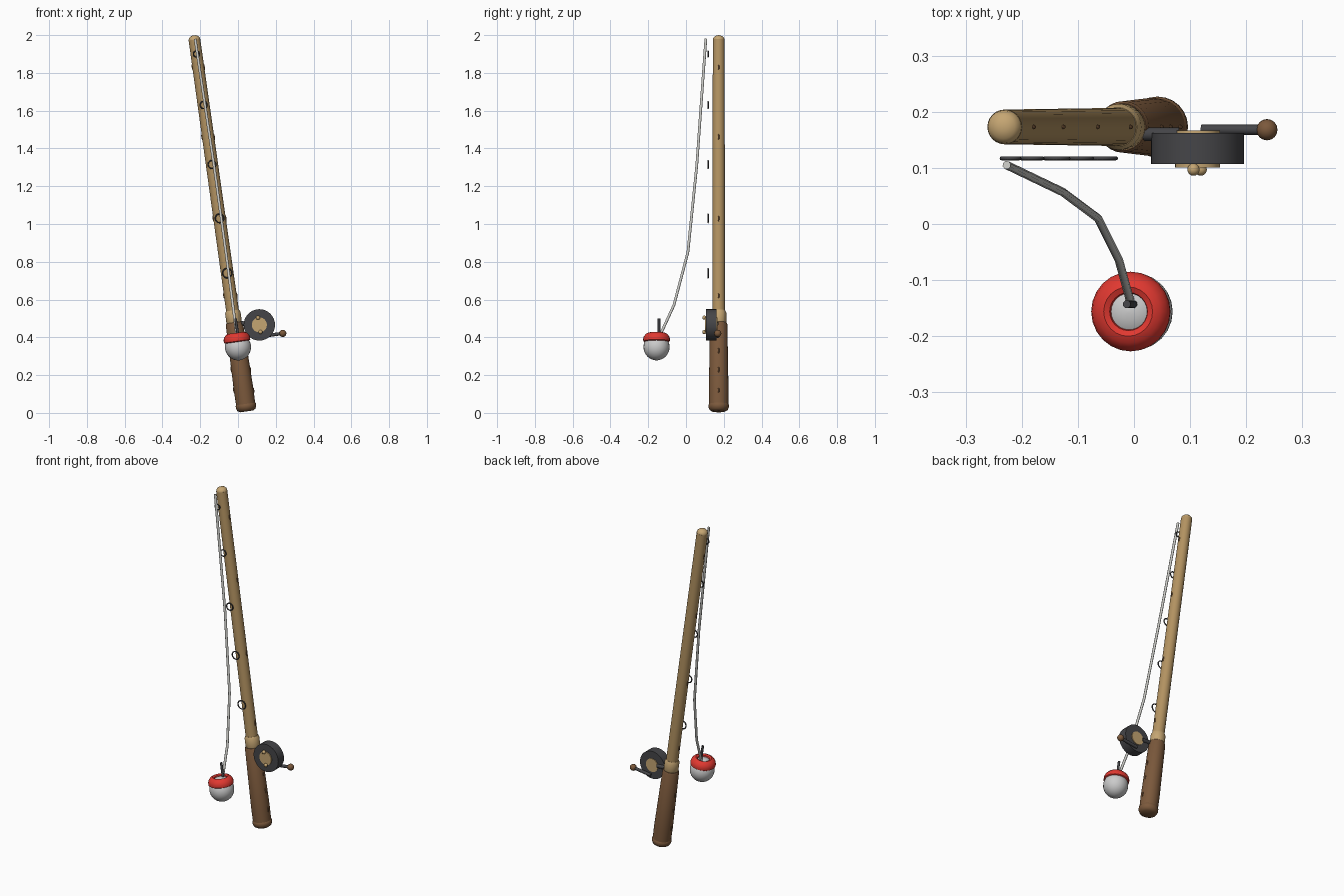
import bpy, bmesh, math
from mathutils import Vector, Matrix

if "Cube" in bpy.data.objects:
    bpy.data.objects.remove(bpy.data.objects["Cube"])

TILT = math.radians(-8)                       # whole rod leans to -x
BASE = Vector((0.047, 0.173, 0))
LEAN = Matrix.Rotation(TILT, 4, 'Y')


def mat(name, r, g, b):
    m = bpy.data.materials.new(name)
    m.diffuse_color = (r, g, b, 1)
    m.use_nodes = True
    m.node_tree.nodes["Principled BSDF"].inputs["Base Color"].default_value = m.diffuse_color
    return m


TAN = mat("bamboo", 0.45, 0.29, 0.12)
LIGHT = mat("light_wood", 0.56, 0.38, 0.17)
BROWN = mat("dark_wood", 0.2, 0.1, 0.045)
DARK = mat("dark_metal", 0.06, 0.06, 0.065)
RED = mat("red", 0.75, 0.04, 0.03)
WHITE = mat("white", 0.8, 0.8, 0.78)
CORD = mat("cord", 0.6, 0.6, 0.57)


def finish(name, bm, m, matrix):
    bmesh.ops.recalc_face_normals(bm, faces=bm.faces)
    for f in bm.faces:
        f.smooth = True
    for e in bm.edges:
        if len(e.link_faces) == 2 and e.calc_face_angle(0) > math.radians(40):
            e.smooth = False
    me = bpy.data.meshes.new(name)
    bm.to_mesh(me)
    bm.free()
    me.materials.append(m)
    ob = bpy.data.objects.new(name, me)
    bpy.context.collection.objects.link(ob)
    ob.matrix_world = matrix
    return ob


def lathe(name, profile, m, matrix, n=24):
    """Revolve (radius, height) points around local z, closing both ends."""
    bm = bmesh.new()
    rings = [[bm.verts.new((r * math.cos(i * math.tau / n), r * math.sin(i * math.tau / n), z))
              for i in range(n)] for r, z in profile]
    for a, b in zip(rings, rings[1:]):
        for i in range(n):
            bm.faces.new((a[i], a[(i + 1) % n], b[(i + 1) % n], b[i]))
    bm.faces.new(rings[0])
    bm.faces.new(rings[-1])
    return finish(name, bm, m, matrix)


def ball(name, loc, r, m, scale=(1, 1, 1)):
    bm = bmesh.new()
    bmesh.ops.create_uvsphere(bm, u_segments=16, v_segments=10, radius=r)
    return finish(name, bm, m, Matrix.Translation(loc) @ LEAN @ Matrix.Diagonal((*scale, 1)))


def rod_between(name, a, b, r, m):
    a, b = Vector(a), Vector(b)
    q = (b - a).to_track_quat('Z', 'Y').to_matrix().to_4x4()
    return lathe(name, [(r, 0), (r, (b - a).length)], m, Matrix.Translation(a) @ q, 12)


def on_axis(z, side=0.0):
    return Vector((BASE.x + z * math.tan(TILT) + side, BASE.y, z))


AXIS = Matrix.Translation(BASE) @ LEAN

# rod body
lathe("butt_cap", [(0.035, 0.008), (0.048, 0.016), (0.054, 0.03), (0.054, 0.044), (0.048, 0.052)], BROWN, AXIS)
lathe("handle", [(0.051, 0.045), (0.052, 0.12), (0.046, 0.475), (0.042, 0.483)], BROWN, AXIS)
lathe("collar", [(0.036, 0.475), (0.041, 0.488), (0.041, 0.535), (0.035, 0.548)], LIGHT, AXIS)
lathe("pole", [(0.034, 0.53), (0.031, 1.995)], TAN, AXIS)
lathe("tip_cap", [(0.029, 1.985), (0.031, 1.992), (0.029, 2.004), (0.021, 2.013), (0.008, 2.018)], LIGHT, AXIS)

# small knots along both sides of pole and handle
for z, r in ((1.83, 0.031), (1.46, 0.032), (1.03, 0.033), (0.62, 0.034),
             (0.33, 0.048), (0.23, 0.05), (0.12, 0.052)):
    for s in (-1, 1):
        ball("knot", on_axis(z, s * r), 0.004, BROWN, (1, 1, 4))

# line guide rings
for z, r in ((1.9, 0.016), (1.63, 0.019), (1.315, 0.021), (1.03, 0.023), (0.74, 0.025)):
    p = on_axis(z)
    p.y = 0.117
    bpy.ops.mesh.primitive_torus_add(major_radius=r, minor_radius=0.0035, major_segments=20,
                                     minor_segments=8, location=p, rotation=(math.pi / 2, 0, 0))
    ring = bpy.context.object
    ring.name = "guide_ring"
    ring.data.materials.append(DARK)
    bpy.ops.object.shade_smooth()

# reel: drum, hub, screws, foot and crank
REEL = Matrix.Translation((0.113, 0.107, 0.466)) @ Matrix.Rotation(-math.pi / 2, 4, 'X')
lathe("reel_drum", [(0.083, 0), (0.083, 0.055)], DARK, REEL, 32)
lathe("reel_hub", [(0.04, -0.006), (0.04, 0.06)], LIGHT, REEL)
for x, z in ((0.106, 0.504), (0.119, 0.428)):
    ball("reel_screw", (x, 0.097, z), 0.011, LIGHT)
rod_between("reel_foot", (0.0, 0.16, 0.475), (0.08, 0.16, 0.47), 0.012, DARK)
rod_between("crank_arm", (0.12, 0.168, 0.405), (0.232, 0.168, 0.42), 0.009, DARK)
ball("crank_knob", (0.237, 0.168, 0.421), 0.019, BROWN)

# float with red band and pin
BOB = Matrix.Translation((0, -0.156, 0.349)) @ LEAN
arc = [math.radians(a) for a in range(-88, 89, 11)]
lathe("float_ball", [(0.069 * math.cos(a), 0.071 * math.sin(a)) for a in arc], WHITE, BOB)
lathe("float_band", [(0.064, 0.027), (0.07, 0.031), (0.071, 0.043), (0.067, 0.057),
                     (0.056, 0.07), (0.044, 0.075), (0.034, 0.07), (0.032, 0.06)], RED, BOB)
rod_between("float_pin", (0.0, -0.143, 0.41), (-0.013, -0.143, 0.5), 0.007, DARK)

# fishing line
pts = [(-0.227, 0.105, 1.98), (-0.127, 0.057, 1.31), (-0.064, 0.01, 0.85),
       (-0.027, -0.064, 0.57), (-0.006, -0.14, 0.405)]
cu = bpy.data.curves.new("fishing_line", 'CURVE')
cu.dimensions = '3D'
cu.bevel_depth = 0.0075
cu.bevel_resolution = 2
cu.use_fill_caps = True
sp = cu.splines.new('POLY')
sp.points.add(len(pts) - 1)
for p, c in zip(sp.points, pts):
    p.co = (*c, 1)
cu.materials.append(CORD)
bpy.context.collection.objects.link(bpy.data.objects.new("fishing_line", cu))
